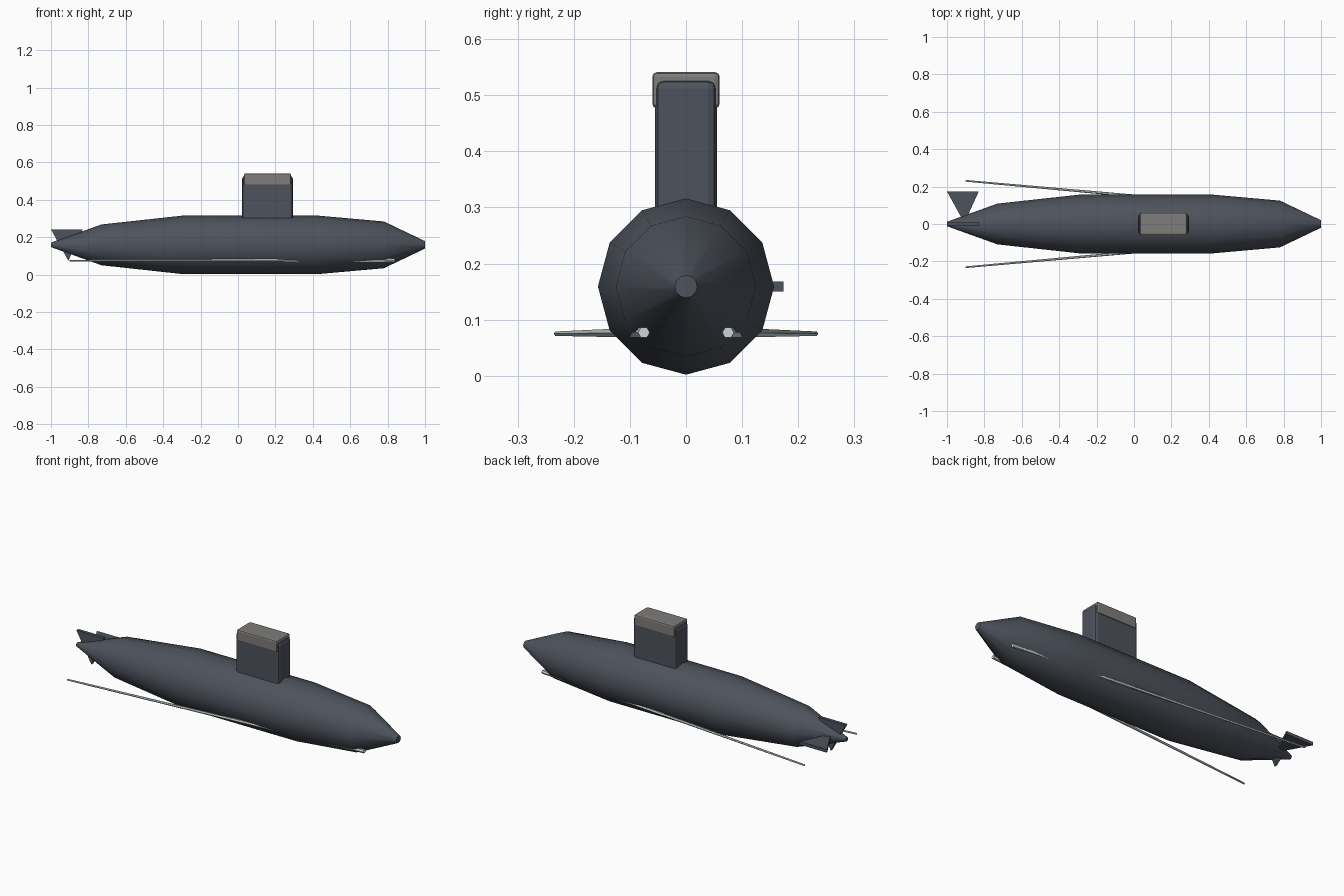
import bpy, bmesh
from math import pi, sin, cos, radians
from mathutils import Vector

cube = bpy.data.objects.get("Cube")
if cube:
    bpy.data.objects.remove(cube, do_unlink=True)


def material(name, rgb):
    m = bpy.data.materials.new(name)
    m.use_nodes = True
    m.diffuse_color = (*rgb, 1)
    m.node_tree.nodes["Principled BSDF"].inputs["Base Color"].default_value = (*rgb, 1)
    return m


HULL = material("dark slate", (0.075, 0.086, 0.108))
CAP = material("warm grey", (0.21, 0.205, 0.198))
ROD = material("pale metal", (0.60, 0.68, 0.68))
AXIS_Z = 0.159


def finish(name, bm, mat, smooth=None):
    bmesh.ops.recalc_face_normals(bm, faces=bm.faces)
    me = bpy.data.meshes.new(name)
    bm.to_mesh(me)
    bm.free()
    me.materials.append(mat)
    ob = bpy.data.objects.new(name, me)
    bpy.context.collection.objects.link(ob)
    if smooth:
        bpy.ops.object.select_all(action="DESELECT")
        ob.select_set(True)
        bpy.context.view_layer.objects.active = ob
        bpy.ops.object.shade_smooth_by_angle(angle=radians(smooth))
    return ob


def loft(name, rings, sides, mat, smooth=None):
    """Skin a list of (centre, radius) rings that face along x."""
    bm = bmesh.new()
    loops = []
    for centre, r in rings:
        angles = [2 * pi * i / sides for i in range(sides)]
        loops.append([bm.verts.new(Vector(centre) + Vector((0, r * cos(a), r * sin(a))))
                      for a in angles])
    for a, b in zip(loops, loops[1:]):
        for i in range(sides):
            j = (i + 1) % sides
            bm.faces.new((a[i], a[j], b[j], b[i]))
    bm.faces.new(loops[0])
    bm.faces.new(loops[-1])
    return finish(name, bm, mat, smooth)


def box(name, lo, hi, bevel, mat, segments=1):
    bm = bmesh.new()
    bmesh.ops.create_cube(bm, size=1)
    lo, hi = Vector(lo), Vector(hi)
    for v in bm.verts:
        v.co = (lo + hi) / 2 + v.co * (hi - lo)
    bmesh.ops.bevel(bm, geom=bm.edges[:], offset=bevel, segments=segments,
                    affect="EDGES", profile=0.5)
    return finish(name, bm, mat)


def fin(name, direction, base, tip, half):
    """Triangular plate whose point sits inside the tail."""
    out = Vector(direction)
    side = Vector((0, out.z, out.y))
    origin = Vector((0, 0, AXIS_Z))
    bm = bmesh.new()
    outline = [(-1.0, tip), (-0.83, tip), (-0.907, base)]
    caps = []
    for s in (-half, half):
        caps.append([bm.verts.new(origin + Vector((x, 0, 0)) + out * d + side * s)
                     for x, d in outline])
        bm.faces.new(caps[-1])
    for i in range(3):
        j = (i + 1) % 3
        bm.faces.new((caps[0][i], caps[0][j], caps[1][j], caps[1][i]))
    return finish(name, bm, HULL)


# Twelve-sided hull, tapered at both ends
profile = [(-1.0, 0.012), (-0.73, 0.109), (-0.29, 0.157),
           (0.42, 0.157), (0.78, 0.125), (1.0, 0.02)]
loft("hull", [((x, 0, AXIS_Z), r) for x, r in profile], 12, HULL, smooth=40)

# Sail tower and the lighter cover around its top
box("sail", (0.022, -0.055, 0.2), (0.293, 0.055, 0.528), 0.016, HULL, 2)
box("sail_cover", (0.032, -0.06, 0.477), (0.283, 0.06, 0.541), 0.008, CAP, 2)

# Tail fins
fin("rudder", (0, 0, 1), -0.085, 0.083, 0.009)
fin("stern_plane", (0, 1, 0), 0.005, 0.174, 0.009)

# Slim tapered rods trailing outward along each side
for name, s in (("left_rod", 1), ("right_rod", -1)):
    loft(name, [((-0.9, s * 0.231, 0.075), 0.0045),
                ((0.84, s * 0.075, 0.077), 0.0105)], 6, ROD)
